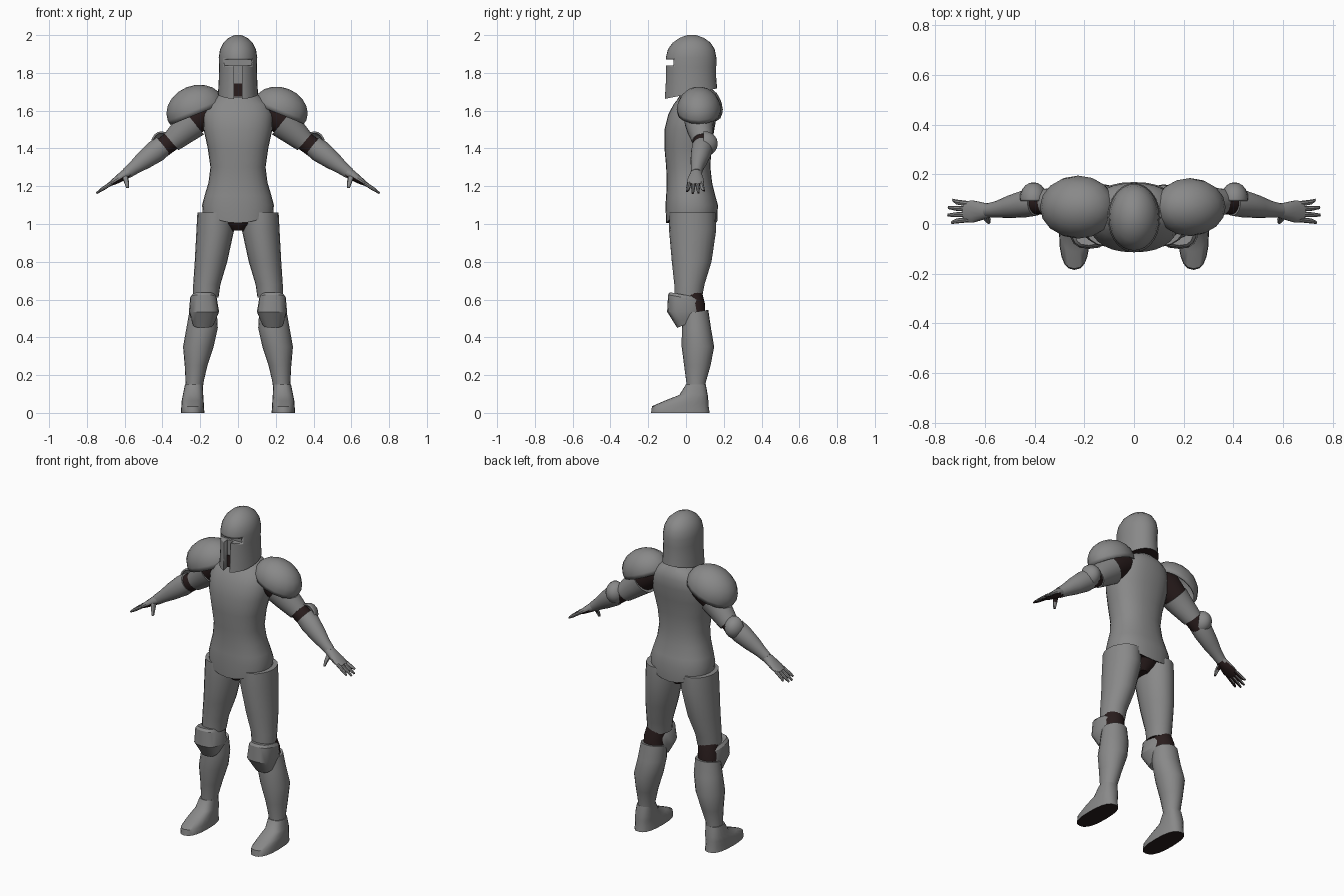
import bpy, bmesh, math
from mathutils import Vector, Euler

cube = bpy.data.objects.get("Cube")
if cube:
    bpy.data.objects.remove(cube, do_unlink=True)


def material(name, colour):
    m = bpy.data.materials.new(name)
    m.use_nodes = True
    m.diffuse_color = colour
    m.node_tree.nodes["Principled BSDF"].inputs["Base Color"].default_value = colour
    return m


ARMOUR = material("grey armour", (0.25, 0.25, 0.25, 1))
SUIT = material("dark undersuit", (0.022, 0.012, 0.012, 1))


def finish(name, bm, dark=None, angle=40):
    """Turn a bmesh into a shaded object; dark(face) picks undersuit faces."""
    bmesh.ops.recalc_face_normals(bm, faces=bm.faces)
    bm.normal_update()
    for f in bm.faces:
        f.material_index = 1 if dark and dark(f) else 0
    mesh = bpy.data.meshes.new(name)
    bm.to_mesh(mesh)
    bm.free()
    mesh.materials.append(ARMOUR)
    mesh.materials.append(SUIT)
    ob = bpy.data.objects.new(name, mesh)
    bpy.context.collection.objects.link(ob)
    bpy.ops.object.select_all(action='DESELECT')
    bpy.context.view_layer.objects.active = ob
    ob.select_set(True)
    bpy.ops.object.shade_smooth_by_angle(angle=math.radians(angle))
    return ob


def loft(rings, side=1, tilt=0, power=2, n=20):
    """Skin rings of (x, y, z, half width, half depth, optional slope)."""
    bm = bmesh.new()
    t = math.radians(tilt)
    loops = []
    for x, y, z, a, b, *slope in rings:
        loop = []
        for i in range(n):
            ang = math.tau * i / n
            c, s = math.cos(ang), math.sin(ang)
            u = math.copysign(abs(c) ** (2 / power), c) * a
            v = math.copysign(abs(s) ** (2 / power), s) * b
            dz = slope[0] * v if slope else 0
            loop.append(bm.verts.new((side * (x + u * math.cos(t)), y + v,
                                      z + u * math.sin(t) + dz)))
        loops.append(loop)
    for lo, hi in zip(loops, loops[1:]):
        for i in range(n):
            j = (i + 1) % n
            bm.faces.new((lo[i], lo[j], hi[j], hi[i]))
    bm.faces.new(loops[0])
    bm.faces.new(loops[-1])
    return bm


def dome(name, centre, radii, rot, cut, side):
    """Open ellipsoid shell, kept above the local height cut."""
    bm = bmesh.new()
    bmesh.ops.create_uvsphere(bm, u_segments=16, v_segments=10, radius=1)
    bmesh.ops.bisect_plane(bm, geom=bm.verts[:] + bm.edges[:] + bm.faces[:],
                           plane_co=(0, 0, cut), plane_no=(0, 0, -1), clear_outer=True)
    turn = Euler([math.radians(r) for r in rot]).to_matrix()
    for v in bm.verts:
        p = turn @ Vector([k * r for k, r in zip(v.co, radii)]) + Vector(centre)
        v.co = (p.x * side, p.y, p.z)
    ob = finish(name, bm)
    shell = ob.modifiers.new("thickness", 'SOLIDIFY')
    shell.thickness = 0.01
    return ob


def box(bm, lo, hi):
    made = bmesh.ops.create_cube(bm, size=1)["verts"]
    for v in made:
        v.co = [(l + h) / 2 + c * (h - l) for l, h, c in zip(lo, hi, v.co)]


def below(limit):
    return lambda f: f.normal.z < limit


def everywhere(f):
    return True


# Helmet with a recessed T-shaped opening
helmet = finish("helmet", loft([
    (0, .025, 1.69, .106, .14, .2), (0, .025, 1.76, .102, .135, .1),
    (0, .026, 1.83, .1, .134), (0, .027, 1.88, .102, .134),
    (0, .028, 1.925, .095, .124), (0, .03, 1.96, .077, .1),
    (0, .03, 1.985, .05, .065), (0, .03, 2, .018, .024)], n=28), below(-.85))
for lo, hi in (((-.072, -.3, 1.838), (.072, -.058, 1.87)),
               ((-.02, -.3, 1.6), (.02, -.072, 1.85))):
    bm = bmesh.new()
    box(bm, lo, hi)
    cutter = finish("visor_cutter", bm)
    cutter.hide_render = True
    cut = helmet.modifiers.new("visor", 'BOOLEAN')
    cut.operation, cut.solver, cut.object = 'DIFFERENCE', 'EXACT', cutter
    bpy.context.view_layer.objects.active = helmet
    bpy.ops.object.modifier_apply(modifier=cut.name)
    bpy.data.objects.remove(cutter, do_unlink=True)
bm = bmesh.new()
box(bm, (-.02, -.078, 1.675), (.02, -.07, 1.745))
finish("chin_gap", bm, everywhere)
finish("neck", loft([(0, .045, 1.64, .075, .075), (0, .04, 1.76, .07, .075)]), everywhere)

# Torso armour, with a hem that dips at the centre front and back
bm = loft([
    (0, .03, 1.06, .187, .135), (0, .03, 1.1, .19, .139), (0, .025, 1.15, .177, .13),
    (0, .018, 1.22, .156, .12), (0, .012, 1.3, .146, .117), (0, .01, 1.4, .16, .124),
    (0, .018, 1.5, .182, .132), (0, .035, 1.58, .186, .129), (0, .05, 1.635, .168, .115),
    (0, .06, 1.675, .12, .093), (0, .055, 1.7, .075, .075)], power=2.3, n=28)
for v in bm.verts:
    if v.co.z < 1.08:
        v.co.z -= .055 * (1 - (v.co.x / .187) ** 2)
finish("torso_armour", bm, below(-.7))
finish("hips", loft([(0, .03, .965, .04, .07), (0, .03, 1, .09, .1),
                     (0, .03, 1.06, .16, .12)]), everywhere)

for side, word in ((1, "left"), (-1, "right")):

    def part(name, rings, dark=None, **kw):
        return finish(f"{word}_{name}", loft(rings, side, **kw), dark)

    # Leg
    part("thigh", [
        (.118, .035, 1.06, .097, .122), (.12, .035, .97, .1, .125),
        (.143, .03, .8, .086, .105), (.165, .018, .68, .072, .08),
        (.17, .012, .61, .067, .073)], below(-.8))
    part("knee_joint", [(.17, .02, .66, .058, .06), (.183, .04, .58, .062, .06),
                        (.187, .045, .48, .062, .06)], everywhere)
    knee = loft([
        (.183, -.01, .625, .058, .076, -.18), (.183, -.01, .61, .07, .085, -.18),
        (.18, -.01, .535, .08, .09), (.182, .01, .5, .066, .074, .3),
        (.185, .015, .475, .055, .062, .4)], side, power=2.8, n=16)
    bmesh.ops.bisect_plane(knee, geom=knee.verts[:] + knee.edges[:] + knee.faces[:],
                           plane_co=(0, .055, 0), plane_no=(0, 1, 0), clear_outer=True)
    finish(f"{word}_knee_pad", knee, angle=30)
    part("shin", [
        (.185, .05, .535, .073, .068, .15), (.19, .055, .45, .083, .077),
        (.21, .063, .35, .081, .086), (.222, .06, .25, .06, .07),
        (.23, .053, .16, .047, .051), (.235, .055, .09, .047, .053)])
    part("boot", [
        (.24, -.03, 0, .062, .155), (.24, -.03, .035, .06, .15),
        (.24, .003, .065, .058, .115), (.238, .04, .095, .054, .075),
        (.234, .052, .15, .047, .053)], below(-.8), power=2.5)

    # Arm
    part("shoulder_joint", [(.1, .06, 1.62, .075, .07), (.17, .065, 1.6, .088, .08),
                            (.25, .07, 1.535, .074, .07)], everywhere, tilt=50)
    part("upper_arm", [
        (.235, .07, 1.54, .086, .078), (.28, .075, 1.5, .075, .07),
        (.33, .085, 1.455, .063, .06), (.352, .088, 1.435, .057, .055)], tilt=50)
    part("elbow_joint", [(.33, .088, 1.455, .052, .05),
                         (.42, .088, 1.39, .052, .05)], everywhere, tilt=50)
    part("forearm", [
        (.395, .088, 1.415, .056, .055), (.435, .083, 1.385, .06, .056),
        (.5, .07, 1.336, .049, .046), (.55, .06, 1.298, .036, .034),
        (.59, .055, 1.268, .03, .028)], tilt=52)
    dome(f"{word}_elbow_pad", (.405, .1, 1.425), (.056, .066, .068), (-90, 0, 0), -.1, side)
    dome(f"{word}_shoulder_pad", (.225, .068, 1.605), (.148, .117, .118), (0, 22, 0), -.2, side)

    # Hand with fanned fingers and a dark palm
    palm = below(-.45)
    part("hand", [
        (.57, .055, 1.28, .028, .027), (.605, .052, 1.258, .026, .034),
        (.65, .05, 1.228, .018, .046), (.685, .05, 1.207, .01, .042)], palm, tilt=60, n=14)
    for i, reach in enumerate((.735, .75, .748, .73)):
        y, tip = .018 + .021 * i, .006 + .03 * i
        drop = 1.207 - (reach - .685) * .68
        part(f"finger_{i + 1}", [
            (.665, y, 1.219, .01, .011), (.715, (y + tip) / 2, 1.187, .01, .01),
            (reach, tip, drop, .005, .006)], palm, tilt=60, n=8)
    part("thumb", [(.6, .035, 1.255, .018, .016), (.59, .017, 1.22, .013, .011),
                   (.585, .007, 1.19, .007, .007)], palm, n=8)
